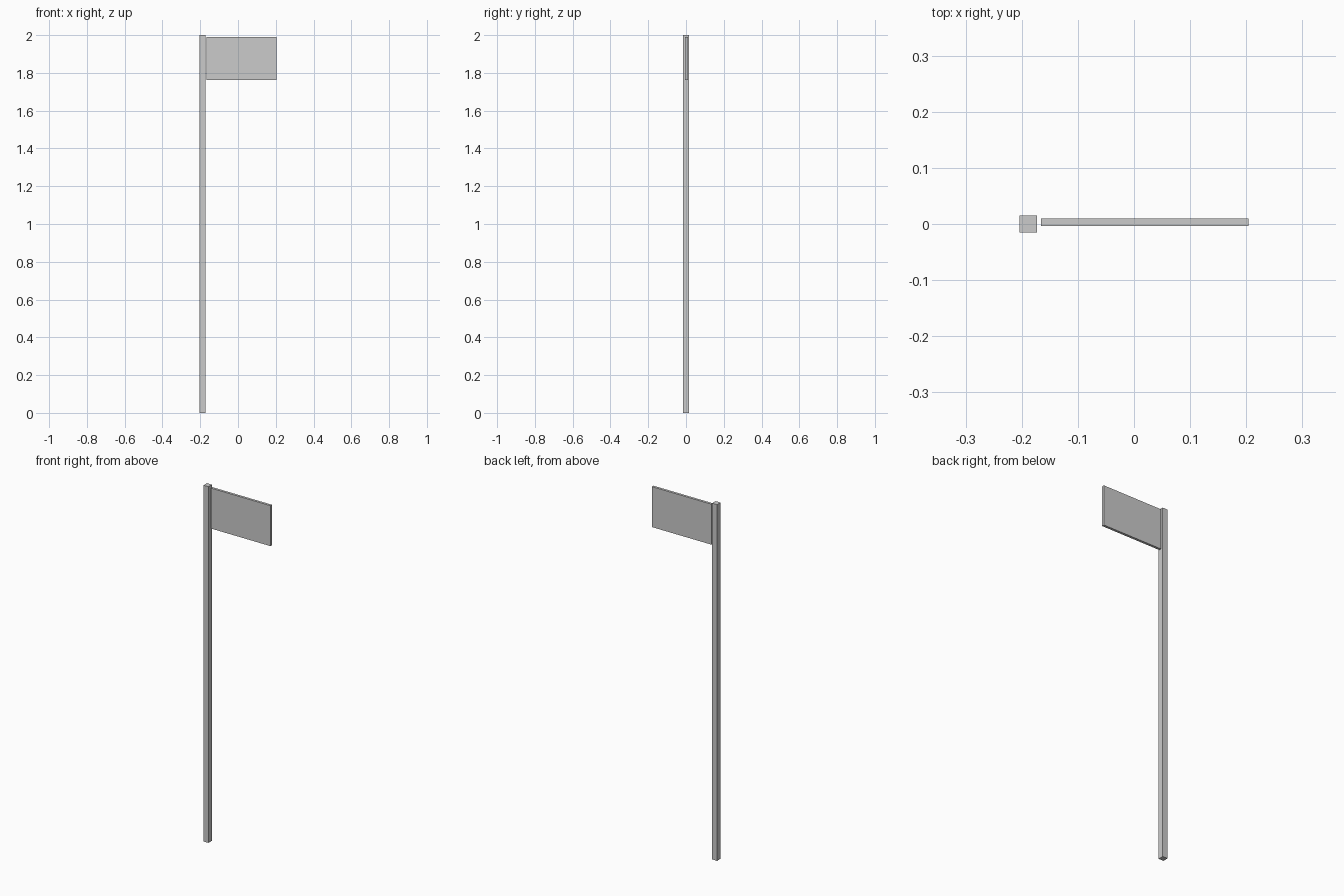
import bpy

if "Cube" in bpy.data.objects:
    bpy.data.objects.remove(bpy.data.objects["Cube"])


def box(name, lo, hi):
    """Axis-aligned box between two corners."""
    centre = [(a + b) / 2 for a, b in zip(lo, hi)]
    bpy.ops.mesh.primitive_cube_add(size=1, location=centre)
    obj = bpy.context.object
    obj.name = name
    obj.scale = [b - a for a, b in zip(lo, hi)]
    bpy.ops.object.transform_apply(location=False, rotation=False, scale=True)
    return obj


# Square upright post
box("pole", (-0.204, -0.0155, 0.0), (-0.173, 0.0155, 2.0))

# Thin panel beside the top of the post, with a narrow gap
box("flag_panel", (-0.166, -0.004, 1.763), (0.204, 0.010, 1.99))
